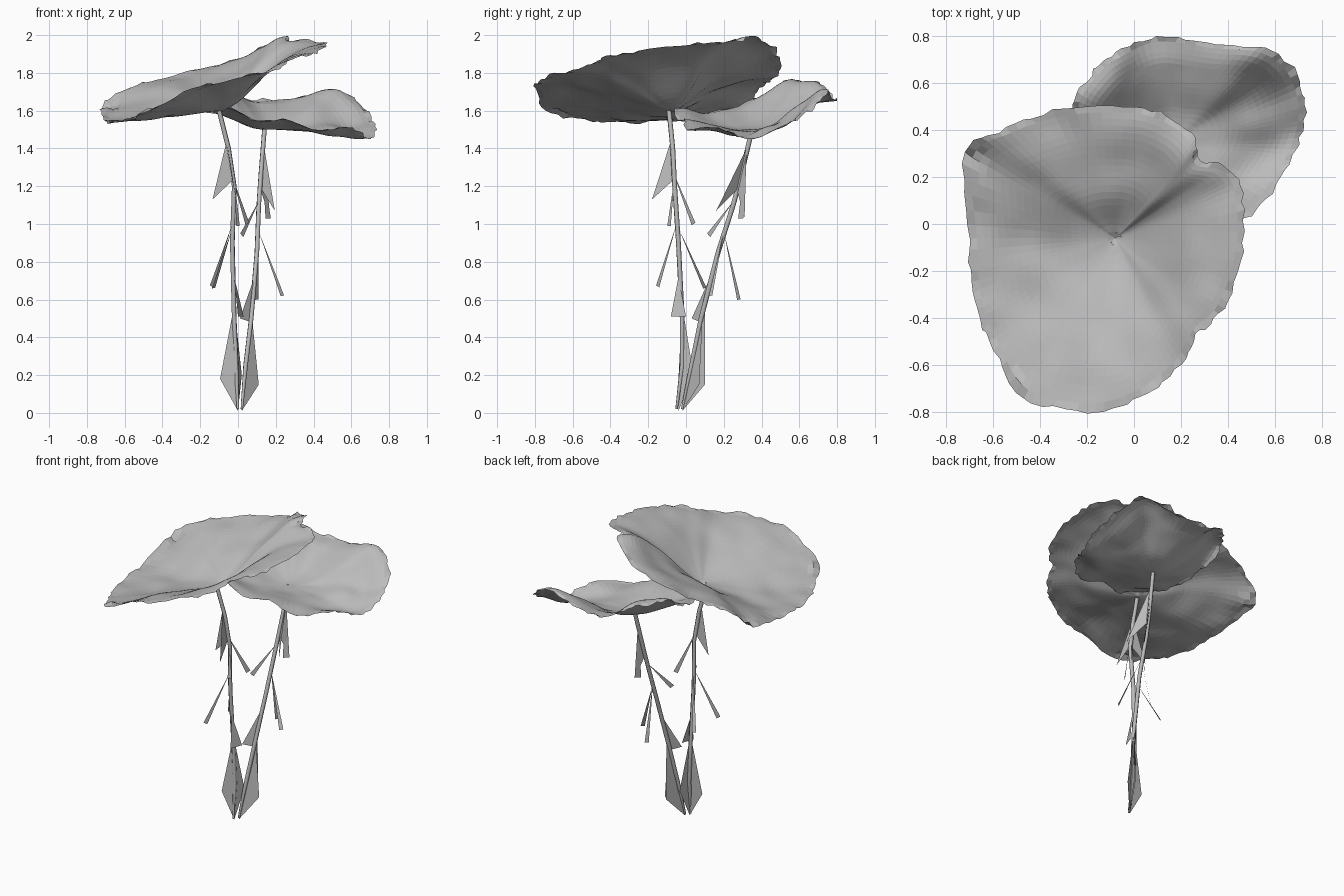
import bpy
import bmesh
import math
import random
from mathutils import Vector, noise

random.seed(4)
cube = bpy.data.objects.get("Cube")
if cube:
    bpy.data.objects.remove(cube, do_unlink=True)

# One plain grey for everything
grey = bpy.data.materials.new("plain grey")
grey.use_nodes = True
colour = (0.5, 0.5, 0.5, 1)
grey.diffuse_color = colour
grey.node_tree.nodes["Principled BSDF"].inputs["Base Color"].default_value = colour


def add_object(name, data):
    data.materials.append(grey)
    obj = bpy.data.objects.new(name, data)
    bpy.context.scene.collection.objects.link(obj)
    return obj


def add_mesh(name, bm):
    mesh = bpy.data.meshes.new(name)
    bm.to_mesh(mesh)
    bm.free()
    return add_object(name, mesh)


def smooth_loop(points, steps):
    """Closed Catmull-Rom curve through the points."""
    points = [Vector(p) for p in points]
    count = len(points)
    loop = []
    for i in range(count):
        a, b, c, d = (points[(i + k) % count] for k in (-1, 0, 1, 2))
        for s in range(steps):
            t = s / steps
            loop.append(b + (c - a) * t / 2
                        + (a * 2 - b * 5 + c * 4 - d) * t * t / 2
                        + (b * 3 - a - c * 3 + d) * t ** 3 / 2)
    return loop


def canopy_leaf(name, centre, rim, power, wrinkle, swells=(), frayed=(), rings=20):
    """Wrinkled sheet rising from its centre to an irregular rim."""
    centre = Vector(centre)
    loop = smooth_loop(rim, 6)
    bm = bmesh.new()
    hub = bm.verts.new(centre)
    previous = None
    for ring in range(1, rings + 1):
        t = ring / rings
        rise = math.sin(math.pi / 2 * t) ** power
        current = []
        for edge in loop:
            p = centre.lerp(edge, t)
            p.z = centre.z + (edge.z - centre.z) * rise
            # broad swellings fade out at the rim
            for x, y, radius, height in swells:
                distance = (p.xy - Vector((x, y))).length / radius
                p.z += height * math.exp(-distance ** 2) * (1 - t ** 4)
            p.z += noise.noise(p * 6) * wrinkle * t
            if ring == rings:
                p += noise.noise_vector(p * 22) * 0.02
            for spot in frayed:
                if (p.xy - Vector(spot)).length < 0.06:
                    p.z += random.uniform(-0.02, 0.02)
            current.append(bm.verts.new(p))
        count = len(current)
        for i in range(count):
            j = (i + 1) % count
            if previous:
                bm.faces.new((previous[i], current[i], current[j], previous[j]))
            else:
                bm.faces.new((hub, current[i], current[j]))
        previous = current
    bmesh.ops.recalc_face_normals(bm, faces=bm.faces)
    if sum(face.normal.z for face in bm.faces) < 0:
        bmesh.ops.reverse_faces(bm, faces=bm.faces)
    return add_mesh(name, bm)


def stem(name, points):
    """Thin round stalk along a path."""
    curve = bpy.data.curves.new(name, "CURVE")
    curve.dimensions = "3D"
    curve.bevel_depth = 0.013
    curve.bevel_resolution = 1
    curve.use_fill_caps = True
    spline = curve.splines.new("POLY")
    spline.points.add(len(points) - 1)
    for i, (knot, p) in enumerate(zip(spline.points, points)):
        knot.co = (*p, 1)
        knot.radius = 0.5 if i == 0 else 1
    return add_object(name, curve)


def blades(name, outlines):
    """Flat pointed blades, each fanned from its first corner."""
    bm = bmesh.new()
    for outline in outlines:
        corners = [bm.verts.new(p) for p in outline]
        for a, b in zip(corners[1:], corners[2:]):
            bm.faces.new((corners[0], a, b))
    return add_mesh(name, bm)


def spike(start, end, width=0.026):
    """Slim triangle from a stem, narrow at the joint."""
    start, end = Vector(start), Vector(end)
    side = (end - start).cross(Vector((1, -1, 0))).normalized() * width / 2
    return (start, end - side, end + side)


# Large upper leaf
canopy_leaf("upper_leaf", (-0.08, -0.06, 1.595), [
    (-0.72, 0.3, 1.63), (-0.55, 0.41, 1.74), (-0.3, 0.49, 1.8),
    (0, 0.5, 1.87), (0.16, 0.45, 1.95), (0.26, 0.36, 2),
    (0.28, 0.27, 1.97), (0.4, 0.24, 1.97), (0.46, 0.13, 1.95),
    (0.46, -0.12, 1.93), (0.38, -0.36, 1.9), (0.27, -0.47, 1.85),
    (0.18, -0.62, 1.81), (0, -0.75, 1.77), (-0.2, -0.8, 1.73),
    (-0.47, -0.74, 1.6), (-0.6, -0.54, 1.55), (-0.68, -0.33, 1.54),
    (-0.7, -0.06, 1.55),
], 1.5, 0.02, swells=[
    (-0.55, 0.13, 0.12, 0.03), (-0.34, 0.12, 0.13, 0.04), (-0.1, 0.12, 0.13, 0.05),
    (0.2, -0.08, 0.16, 0.04), (-0.35, -0.42, 0.2, 0.02),
], frayed=[(-0.67, 0.29), (-0.52, -0.69)])

# Smaller lower leaf
canopy_leaf("lower_leaf", (0.16, 0.34, 1.5), [
    (-0.26, 0.5, 1.74), (-0.17, 0.65, 1.76), (-0.07, 0.73, 1.72),
    (0.1, 0.8, 1.67), (0.35, 0.77, 1.68), (0.56, 0.75, 1.7),
    (0.68, 0.66, 1.59), (0.73, 0.5, 1.51), (0.7, 0.34, 1.46),
    (0.62, 0.2, 1.48), (0.47, 0.02, 1.51), (0.2, -0.02, 1.54),
    (-0.04, -0.06, 1.59), (-0.14, 0.08, 1.58), (-0.22, 0.28, 1.63),
], 2.3, 0.04)

# Two stalks
stem("right_stem", [
    (0, -0.05, 0.02), (-0.01, -0.02, 0.25), (-0.02, -0.02, 0.5),
    (-0.03, -0.04, 0.9), (-0.02, -0.06, 1.2), (-0.05, -0.07, 1.4),
    (-0.1, -0.09, 1.6)])
stem("left_stem", [
    (0.02, -0.02, 0.02), (0.04, 0.03, 0.25), (0.07, 0.08, 0.5),
    (0.1, 0.17, 0.85), (0.11, 0.25, 1.1), (0.12, 0.29, 1.25),
    (0.14, 0.35, 1.5)])

# Blades along the stalks
blades("right_blades", [
    [(0, -0.04, 0.01), (-0.02, -0.02, 0.57), (-0.095, -0.04, 0.18)],
    [(0, -0.04, 0.01), (0.02, 0.04, 0.2), (-0.02, -0.02, 0.57)],
    [(-0.06, -0.08, 1.44), (-0.135, -0.05, 1.13), (-0.03, -0.07, 1.23)],
    [(-0.06, -0.08, 1.44), (-0.01, -0.18, 1.13), (-0.03, -0.07, 1.23)],
    [(-0.02, -0.04, 0.72), (0, -0.08, 0.51), (0.03, 0, 0.51)],
    spike((-0.03, -0.05, 1), (-0.14, -0.15, 0.67)),
    spike((-0.03, -0.04, 0.98), (-0.13, 0.1, 0.66)),
    spike((-0.04, -0.07, 1.28), (0.05, 0.04, 1), 0.03),
    spike((-0.02, -0.06, 1.25), (0, -0.09, 0.99)),
])
blades("left_blades", [
    [(0.02, -0.02, 0.01), (0.11, 0.07, 0.15), (0.07, 0.09, 0.55)],
    [(0.02, -0.02, 0.01), (0.08, 0.1, 0.15), (0.08, 0.1, 0.4), (0.07, 0.1, 0.65)],
    [(0.02, -0.02, 0.01), (0.07, 0.1, 0.65), (0.04, 0.04, 0.2)],
    [(0.14, 0.32, 1.4), (0.195, 0.16, 1.07), (0.12, 0.28, 1.19)],
    [(0.14, 0.32, 1.38), (0.12, 0.27, 1.18), (0.17, 0.31, 1.03)],
    [(0.08, 0.12, 0.7), (0.01, 0.03, 0.5), (0.07, 0.08, 0.48)],
    spike((0.11, 0.2, 0.96), (0.235, 0.13, 0.62)),
    spike((0.11, 0.2, 0.96), (0.1, 0.28, 0.6)),
    spike((0.11, 0.25, 1.12), (0.02, 0.12, 0.94), 0.03),
    spike((0.13, 0.31, 1.3), (0.16, 0.29, 1.03), 0.04),
])
